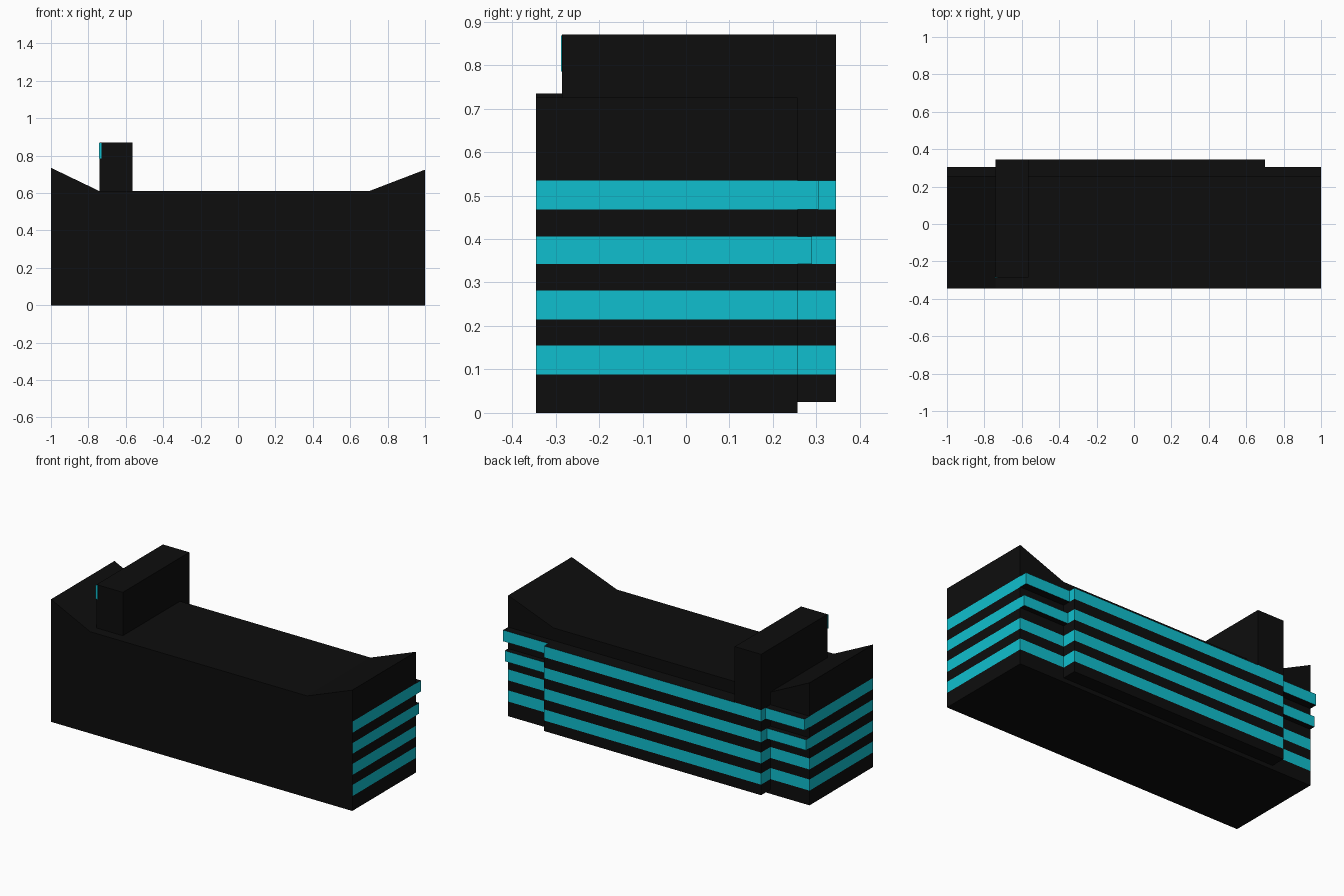
import bpy, bmesh
from mathutils import Vector

if "Cube" in bpy.data.objects:
    bpy.data.objects.remove(bpy.data.objects["Cube"])


def material(name, rgb):
    m = bpy.data.materials.new(name)
    m.diffuse_color = (*rgb, 1)
    m.use_nodes = True
    m.node_tree.nodes["Principled BSDF"].inputs["Base Color"].default_value = m.diffuse_color
    return m


BLACK = material("black_wall", (0.004, 0.004, 0.004))
CYAN = material("cyan_glass", (0.005, 0.52, 0.62))

# Window bands, bottom and top heights
BANDS = [(0.088, 0.155), (0.215, 0.281), (0.342, 0.406), (0.468, 0.535)]


def prism(name, profile, y0, y1, banded=False):
    """Extrude an xz outline along y; glaze every side but the front by height."""
    bm = bmesh.new()
    face = bm.faces.new([bm.verts.new((x, y0, z)) for x, z in profile])
    ext = bmesh.ops.extrude_face_region(bm, geom=[face])
    moved = [g for g in ext["geom"] if isinstance(g, bmesh.types.BMVert)]
    bmesh.ops.translate(bm, verts=moved, vec=(0, y1 - y0, 0))
    if face.is_valid and len(face.link_loops if hasattr(face, "link_loops") else face.loops) == 0:
        bm.faces.remove(face)
    if banded:
        for z in [h for band in BANDS for h in band]:
            bmesh.ops.bisect_plane(bm, geom=bm.verts[:] + bm.edges[:] + bm.faces[:],
                                   plane_co=Vector((0, 0, z)), plane_no=Vector((0, 0, 1)))
    bmesh.ops.recalc_face_normals(bm, faces=bm.faces[:])
    if banded:
        for f in bm.faces:
            z = f.calc_center_median().z
            side = abs(f.normal.z) < 0.1 and f.normal.y > -0.5
            f.material_index = int(side and any(a < z < b for a, b in BANDS))
    mesh = bpy.data.meshes.new(name)
    bm.to_mesh(mesh)
    bm.free()
    mesh.materials.append(BLACK)
    mesh.materials.append(CYAN)
    ob = bpy.data.objects.new(name, mesh)
    bpy.context.collection.objects.link(ob)
    return ob


def box(name, x0, x1, y0, y1, z0, z1, banded=False):
    return prism(name, [(x0, z0), (x1, z0), (x1, z1), (x0, z1)], y0, y1, banded)


# Main block with roof rising at both ends
prism("main_block", [(-1, 0), (1, 0), (1, 0.725), (0.7, 0.61), (-0.74, 0.61), (-1, 0.735)],
      -0.345, 0.257, True)

# Projecting middle section at the back, raised off the ground
box("rear_bay", -0.74, 0.7, 0.257, 0.345, 0.025, 0.535, True)

# Overhanging window boxes on the upper two floors of each wing
for side, x0, x1 in (("left", -1, -0.74), ("right", 0.7, 1)):
    for floor, depth in ((2, 0.29), (3, 0.305)):
        z0, z1 = BANDS[floor]
        box(f"{side}_window_box_{floor + 1}", x0, x1, 0.257, depth, z0, z1, True)

# Roof tower
box("roof_tower", -0.74, -0.565, -0.285, 0.345, 0.535, 0.87)

# Thin sign strip on the tower front
strip = box("tower_strip", -0.743, -0.73, -0.288, -0.284, 0.785, 0.868)
for p in strip.data.polygons:
    p.material_index = 1
